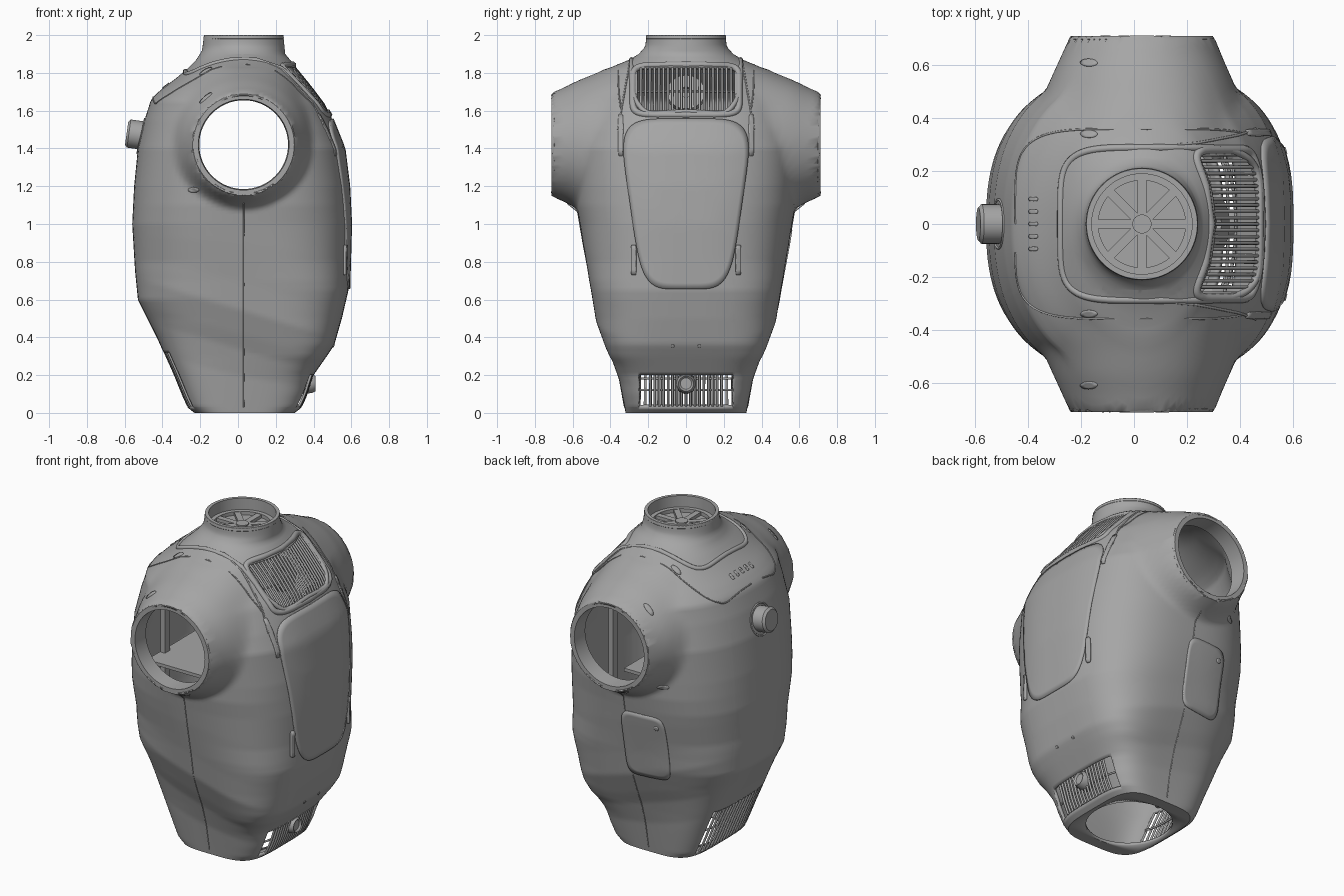
import bpy, bmesh, math
from mathutils import Vector
from mathutils.bvhtree import BVHTree

old = bpy.data.objects.get("Cube")
if old:
    bpy.data.objects.remove(old, do_unlink=True)


def material(name, value):
    m = bpy.data.materials.new(name)
    m.use_nodes = True
    m.diffuse_color = (value, value, value, 1)
    m.node_tree.nodes["Principled BSDF"].inputs["Base Color"].default_value = m.diffuse_color
    return m


GREY = material("shell grey", 0.38)
AX, AZ = 0.03, 1.42          # shoulder opening centre

# Outline tables: height against back edge, chest edge, half depth, squareness
BACK = [(0, -.23), (.03, -.27), (.1, -.3), (.2, -.34), (.4, -.43), (.6, -.53), (.75, -.545),
        (1, -.56), (1.2, -.55), (1.4, -.53), (1.55, -.495), (1.66, -.46), (1.71, -.41),
        (1.77, -.33), (1.82, -.27), (1.87, -.22), (1.92, -.19), (2, -.18)]
CHEST = [(0, .3), (.03, .34), (.1, .37), (.2, .4), (.3, .47), (.36, .51), (.5, .55), (.65, .585),
         (1, .595), (1.2, .585), (1.4, .56), (1.55, .5), (1.63, .465), (1.73, .39), (1.84, .3),
         (1.9, .25), (2, .24)]
DEPTH = [(0, .32), (.2, .355), (.34, .395), (.42, .43), (.55, .48), (.7, .505), (.9, .545),
         (1.1, .58), (1.4, .6), (1.65, .57), (1.74, .5), (1.82, .42), (1.87, .3), (1.9, .25),
         (1.94, .215), (2, .21)]
SQUARE = [(0, 4), (.3, 4), (.5, 3.2), (.8, 2.6), (1.4, 2.4), (1.7, 2.2), (1.92, 2), (2, 2)]
BOSS = [(.26, .715), (.275, .71), (.3, .65), (.34, .57), (.4, .42), (.5, .1), (.55, 0)]


def look(table, v):
    if v <= table[0][0]:
        return table[0][1]
    for (a, p), (b, q) in zip(table, table[1:]):
        if v <= b:
            return p + (q - p) * (v - a) / (b - a)
    return table[-1][1]


def clamp(v):
    return max(0.0, min(1.0, v))


def half_depth(x, z, u):
    """Half depth of the shell, with a slanted waist crease and shoulder bosses."""
    n = look(SQUARE, z)
    if u > 0:                # the chest side is a little boxier
        n += 0.3 * clamp((1.7 - z) / 0.2) * clamp((z - 0.4) / 0.2)
    u = abs(u)
    slant = 0.3 * x * clamp(min(z / 0.3, (1 - z) / 0.3))
    y = look(DEPTH, z + slant) * max(0, 1 - u ** n) ** (1 / n)
    fade = max(0, 1 - u ** 8)
    h = look(BOSS, math.hypot(x - AX, z - AZ)) * fade * clamp((1.88 - z) / 0.06)
    k = 0.04 * fade + 1e-6
    d = max(k - abs(y - h), 0) / k
    return max(y, h) + d * d * k / 4


def finish(bm, name, thick=0):
    me = bpy.data.meshes.new(name)
    bm.to_mesh(me)
    bm.free()
    ob = bpy.data.objects.new(name, me)
    bpy.context.collection.objects.link(ob)
    me.materials.append(GREY)
    if thick:
        s = ob.modifiers.new("thickness", 'SOLIDIFY')
        s.thickness, s.offset = thick, -1
    return ob


# Torso shell: stacked rings, starting with the round opening in the base
ROWS, COLS = 120, 128
bm = bmesh.new()
rings = []
angles = [2 * math.pi * j / COLS for j in range(COLS)]
rings.append([bm.verts.new((0.035 + 0.24 * math.cos(a), 0.25 * math.sin(a), 0)) for a in angles])
for i in range(ROWS + 1):
    z = 2 * i / ROWS
    lo, hi = look(BACK, z), look(CHEST, z)
    ring = []
    for j, a in enumerate(angles):
        u = math.cos(a)
        x = (lo + hi) / 2 + u * (hi - lo) / 2
        y = 0 if j in (0, COLS // 2) else math.copysign(half_depth(x, z, u), math.sin(a))
        ring.append(bm.verts.new((x, y, z)))
    rings.append(ring)
for low, up in zip(rings, rings[1:]):
    for j in range(COLS):
        k = (j + 1) % COLS
        bm.faces.new((low[j], low[k], up[k], up[j]))
bm.normal_update()
tree = BVHTree.FromBMesh(bm)

# Vent openings: (side, half width, bottom, top)
VENTS = {"chest_vent": (1, .265, 1.6, 1.83), "lower_front_vent": (1, .25, .03, .2),
         "lower_back_vent": (-1, .25, .03, .32)}
for s, w, z0, z1 in VENTS.values():
    for co, no in (((0, w, 0), (0, 1, 0)), ((0, -w, 0), (0, 1, 0)),
                   ((0, 0, z0), (0, 0, 1)), ((0, 0, z1), (0, 0, 1))):
        bmesh.ops.bisect_plane(bm, geom=bm.verts[:] + bm.edges[:] + bm.faces[:],
                               dist=1e-5, plane_co=co, plane_no=no)
gone = []
for f in bm.faces:
    c = f.calc_center_median()
    arm = abs(c.y) > 0.35 and math.hypot(c.x - AX, c.z - AZ) < 0.25
    vent = any(c.x * s > 0.08 and abs(c.y) < w and z0 < c.z < z1 for s, w, z0, z1 in VENTS.values())
    if arm or vent:
        gone.append(f)
bmesh.ops.delete(bm, geom=gone, context='FACES')
for v in bm.verts:
    r = math.hypot(v.co.x - AX, v.co.z - AZ)
    if v.is_boundary and r < 0.3 and abs(v.co.y) > 0.5:
        v.co.x = AX + (v.co.x - AX) * 0.258 / r
        v.co.z = AZ + (v.co.z - AZ) * 0.258 / r
        v.co.y = math.copysign(0.712, v.co.y)
finish(bm, "torso_shell", 0.018)


def on(side, a, b, lift=0.0):
    """Point on the shell, seen straight from one side (nudged off mesh edges)."""
    a, b = a + 1e-4, b + 1e-4
    o, d = {"chest": ((3, a, b), (-1, 0, 0)), "back": ((-3, a, b), (1, 0, 0)),
            "left": ((a, 3, b), (0, -1, 0)), "right": ((a, -3, b), (0, 1, 0)),
            "top": ((a, b, 3), (0, 0, -1))}[side]
    p, n, _, _ = tree.ray_cast(Vector(o), Vector(d))
    if p is None:
        return None
    return p + n * lift * (-1 if n.dot(Vector(d)) > 0 else 1)


def tube(name, pts, r, closed=False):
    pts = [p for p in pts if p is not None]
    cu = bpy.data.curves.new(name, 'CURVE')
    cu.dimensions, cu.bevel_depth, cu.bevel_resolution, cu.use_fill_caps = '3D', r, 2, True
    sp = cu.splines.new('POLY')
    sp.points.add(len(pts) - 1)
    for q, p in zip(sp.points, pts):
        q.co = (*p, 1)
    sp.use_cyclic_u = closed
    ob = bpy.data.objects.new(name, cu)
    bpy.context.collection.objects.link(ob)
    cu.materials.append(GREY)


def outline(ca, cb, ha, hb, n=6, count=64):
    pts = []
    for i in range(count):
        c, s = math.cos(2 * math.pi * i / count), math.sin(2 * math.pi * i / count)
        pts.append((ca + math.copysign(abs(c) ** (2 / n), c) * ha,
                    cb + math.copysign(abs(s) ** (2 / n), s) * hb))
    return pts


def patch(name, pts, side, lift, steps=8):
    """Thin plate that hugs the shell inside a flat outline."""
    ca, cb = (sum(p[i] for p in pts) / len(pts) for i in (0, 1))
    bm = bmesh.new()
    mid = bm.verts.new(on(side, ca, cb, lift))
    prev = None
    for k in range(1, steps + 1):
        t = k / steps
        spots = [on(side, ca + (a - ca) * t, cb + (b - cb) * t, lift) for a, b in pts]
        ring = [bm.verts.new(p) for p in spots if p is not None]
        if len(ring) < len(pts):     # the plate ends where the shell does
            bmesh.ops.delete(bm, geom=ring, context='VERTS')
            break
        for j in range(len(ring)):
            m = (j + 1) % len(ring)
            bm.faces.new((prev[j], prev[m], ring[m], ring[j]) if prev else (mid, ring[m], ring[j]))
        prev = ring
    bmesh.ops.recalc_face_normals(bm, faces=bm.faces[:])
    bm.normal_update()
    out = on(side, ca, cb, 1) - on(side, ca, cb)
    if sum(f.normal.dot(out) for f in bm.faces) < 0:
        bmesh.ops.reverse_faces(bm, faces=bm.faces[:])
    finish(bm, name, lift + 0.004)


def lathe(name, centre, axis, profile, seg=64):
    """Turned part from (radius, height) points."""
    bm = bmesh.new()
    q = Vector(axis).to_track_quat('Z', 'Y')
    vs = [bm.verts.new((r, 0, h)) for r, h in profile]
    es = [bm.edges.new(e) for e in zip(vs, vs[1:])]
    bmesh.ops.spin(bm, geom=vs + es, cent=(0, 0, 0), axis=(0, 0, 1), angle=2 * math.pi, steps=seg)
    bmesh.ops.remove_doubles(bm, verts=bm.verts[:], dist=1e-4)
    bmesh.ops.recalc_face_normals(bm, faces=bm.faces[:])
    for v in bm.verts:
        v.co = q @ v.co + Vector(centre)
    finish(bm, name)


def box(name, centre, size, turn=0):
    bm = bmesh.new()
    bmesh.ops.create_cube(bm, size=1)
    for v in bm.verts:
        v.co = Vector([a * b for a, b in zip(v.co, size)])
    ob = finish(bm, name)
    ob.location, ob.rotation_euler.z = centre, turn


# Shoulder rims and paired details
for s, side in ((1, "left"), (-1, "right")):
    lathe(side + "_shoulder_rim", (AX, 0.712 * s, AZ), (0, s, 0),
          [(.24, 0), (.268, 0), (.275, -.012), (.262, -.03), (.24, -.1), (.235, -.1), (.24, 0)])
    for i, (a, b) in enumerate(((-.17, .61), (-.17, .34), (.47, .345))):
        patch(f"{side}_screw_cap_{i}", outline(a, b * s, .032, .014, 2, 24), "top", .004, 2)
    patch(side + "_shoulder_plug", outline(-.235, 1.18, .028, .014, 2, 24), side, .004, 2)
    patch(side + "_upper_clip", outline(.345 * s, 1.47, .012, .11, 8, 24), "chest", .005, 3)
    patch(side + "_lower_clip", outline(.275 * s, .81, .012, .08, 8, 24), "chest", .014, 3)
    patch(side + "_waist_pin", outline(.07 * s, .355, .008, .008, 2, 16), "chest", .004, 2)
    tube(side + "_side_seam", [on(side, AX, .03 + i * .045) for i in range(25)], .003)
    heights = [1.5 + i * .035 for i in range(11)]
    tube(side + "_chest_seam",
         [on("chest", s * look([(1.5, .36), (1.85, .3)], z), z) for z in heights], .005)
    for x in (-.36, .36):
        box(side + "_inner_post", (x, .2 * s, .95), (.03, .05, 1.2))

# Chest panel, side hatch and neck cover
taper = [(y * look([(.66, .23), (1.56, .36)], z), z) for y, z in outline(0, 1.105, 1, .45, 5, 80)]
patch("chest_panel", taper, "chest", .009, 14)
patch("side_hatch", outline(-.08, .76, .14, .21), "left", .006)
patch("hatch_latch", outline(-.17, .9, .014, .014, 2, 16), "left", .011, 2)
tube("neck_cover_rim", [on("top", *p, -.004) for p in outline(.1, 0, .38, .29, 5, 96)], .014, True)
tube("cover_seam", [on("top", *p) for p in outline(.05, 0, .5, .36, 5, 128) if p[0] < .42 and p[1] > 0], .004)
tube("cover_seam_right", [on("top", *p) for p in outline(.05, 0, .5, .36, 5, 128) if p[0] < .42 and p[1] <= 0], .004)
for i in range(5):
    patch(f"back_slot_{i}", outline(-.38, (i - 2) * .047, .016, .008, 4, 16), "top", .005, 2)

# Vent bars and frames
for name, (s, w, z0, z1) in VENTS.items():
    side = "chest" if s > 0 else "back"
    count = 23 if name == "chest_vent" else 17
    reach = .19 if name == "lower_front_vent" else w
    for i in range(count):
        y = reach * (2 * i / (count - 1) - 1)
        tube(f"{name}_bar_{i}", [on(side, y, z0 + (z1 - z0) * k / 6, -.008) for k in range(7)], .007)
    tube(name + "_crossbar", [on(side, w * k / 8, (z0 + z1) / 2, -.02) for k in range(-8, 9)], .006)
tube("chest_vent_frame", [on("chest", *p, -.006) for p in outline(0, 1.713, .283, .133, 7)], .018, True)
lathe("vent_fan", (.3, 0, 1.69), (1, 0, .5),
      [(0, 0), (.03, 0), (.03, .02), (.08, .02), (.1, .02), (.1, -.02), (0, -.02)], 32)

# Front port and back knob
lathe("front_port", (.33, 0, .155), (1, 0, 0),
      [(0, .07), (.03, .07), (.04, .08), (.05, .06), (.055, 0), (0, 0)], 32)
lathe("back_knob", (-.53, 0, 1.472), (-.99, 0, .14),
      [(0, .06), (.062, .06), (.075, .048), (.075, -.06), (0, -.06)], 40)
tube("knob_collar", [on("back", *p) for p in outline(0, 1.465, .092, .092, 2, 40)], .005, True)

# Neck collar with a spoked plate inside
lathe("neck_collar", (AX, 0, 1.96), (0, 0, 1),
      [(.19, .04), (.21, .04), (.213, .022), (.205, .01), (.19, -.06), (.19, .04)])
lathe("neck_plate", (AX, 0, 1.9), (0, 0, 1),
      [(0, 0), (.195, 0), (.195, .03), (.165, .03), (.165, .008), (0, .008)])
lathe("neck_hub", (AX, 0, 1.905), (0, 0, 1), [(0, .03), (.036, .03), (.036, 0)], 32)
for i in range(8):
    a = i * math.pi / 4
    box(f"neck_spoke_{i}", (AX + .1 * math.cos(a), .1 * math.sin(a), 1.915), (.15, .035, .025), a)
box("inner_shelf", (-.1, 0, 1.1), (.56, .7, .02))

bpy.ops.object.select_all(action='DESELECT')
for ob in bpy.context.scene.objects:
    if ob.type == 'MESH' and GREY.name in ob.data.materials:
        ob.select_set(True)
        bpy.context.view_layer.objects.active = ob
bpy.ops.object.shade_smooth_by_angle(angle=math.radians(35))
